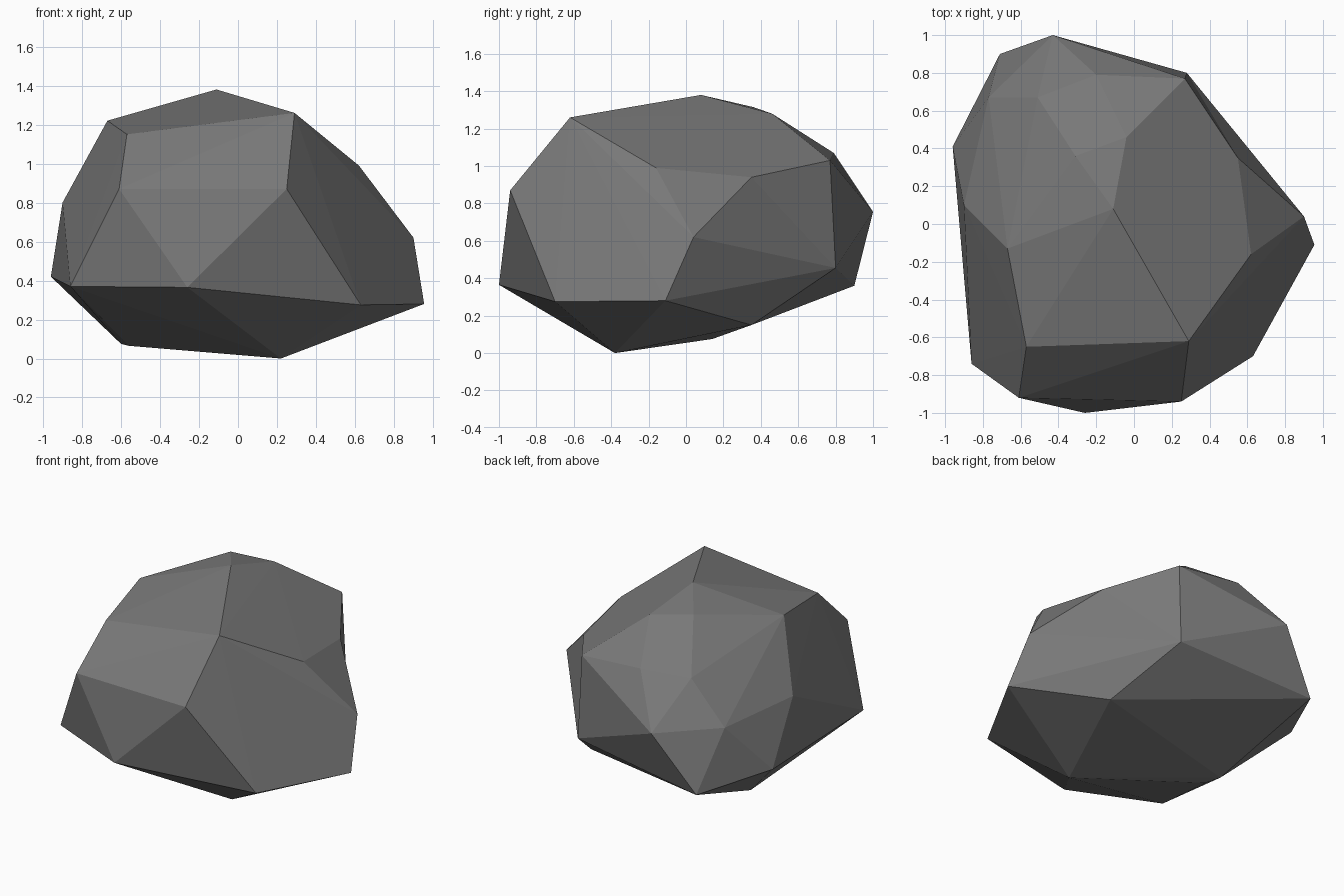
import bpy, bmesh

if "Cube" in bpy.data.objects:
    bpy.data.objects.remove(bpy.data.objects["Cube"])

# Boulder corners, grouped by where they sit on the stone
underside = [(0.22, -0.38, 0.0), (-0.56, 0.04, 0.065), (-0.60, 0.14, 0.075), (0.49, 0.35, 0.15)]
waist = [(-0.86, -0.74, 0.37), (-0.26, -1.0, 0.365), (0.63, -0.70, 0.275), (0.955, -0.11, 0.28),
         (-0.71, 0.90, 0.36), (-0.96, 0.41, 0.42)]
shoulder = [(-0.61, -0.92, 0.87), (0.25, -0.94, 0.87), (0.62, -0.16, 0.99),
            (-0.43, 1.0, 0.755), (-0.77, 0.67, 0.76), (-0.90, 0.10, 0.80)]
crown = [(-0.57, -0.65, 1.15), (0.29, -0.62, 1.26), (-0.67, -0.13, 1.22), (-0.11, 0.08, 1.38),
         (-0.31, 0.36, 1.315), (-0.04, 0.46, 1.28), (-0.51, 0.67, 1.04), (-0.20, 0.79, 1.07)]
# Corners around the shallow hollow at the back right: rim ends, then valley ends
rim = [(0.90, 0.04, 0.62), (0.27, 0.77, 1.03)]
valley = [(0.55, 0.35, 0.94), (0.28, 0.80, 0.455)]

# Wrap the corners in faceted stone
bm = bmesh.new()
for co in underside + waist + shoulder + crown:
    bm.verts.new(co)
rim_verts = [bm.verts.new(co) for co in rim]
valley_verts = [bm.verts.new(co) for co in valley]
bmesh.ops.convex_hull(bm, input=list(bm.verts))

# Fold the hollow inward by turning its ridge into a valley
ridge = bm.edges.get(rim_verts)
if ridge and all(any(v in f.verts for f in ridge.link_faces) for v in valley_verts):
    bmesh.ops.rotate_edges(bm, edges=[ridge])

bmesh.ops.delete(bm, geom=[v for v in bm.verts if not v.link_faces], context='VERTS')
bmesh.ops.recalc_face_normals(bm, faces=list(bm.faces))

mesh = bpy.data.meshes.new("boulder")
bm.to_mesh(mesh)
bm.free()

# Plain grey stone
stone = bpy.data.materials.new("grey stone")
stone.diffuse_color = (0.19, 0.19, 0.19, 1)
stone.use_nodes = True
stone.node_tree.nodes["Principled BSDF"].inputs["Base Color"].default_value = stone.diffuse_color
mesh.materials.append(stone)
boulder = bpy.data.objects.new("boulder", mesh)
bpy.context.collection.objects.link(boulder)
